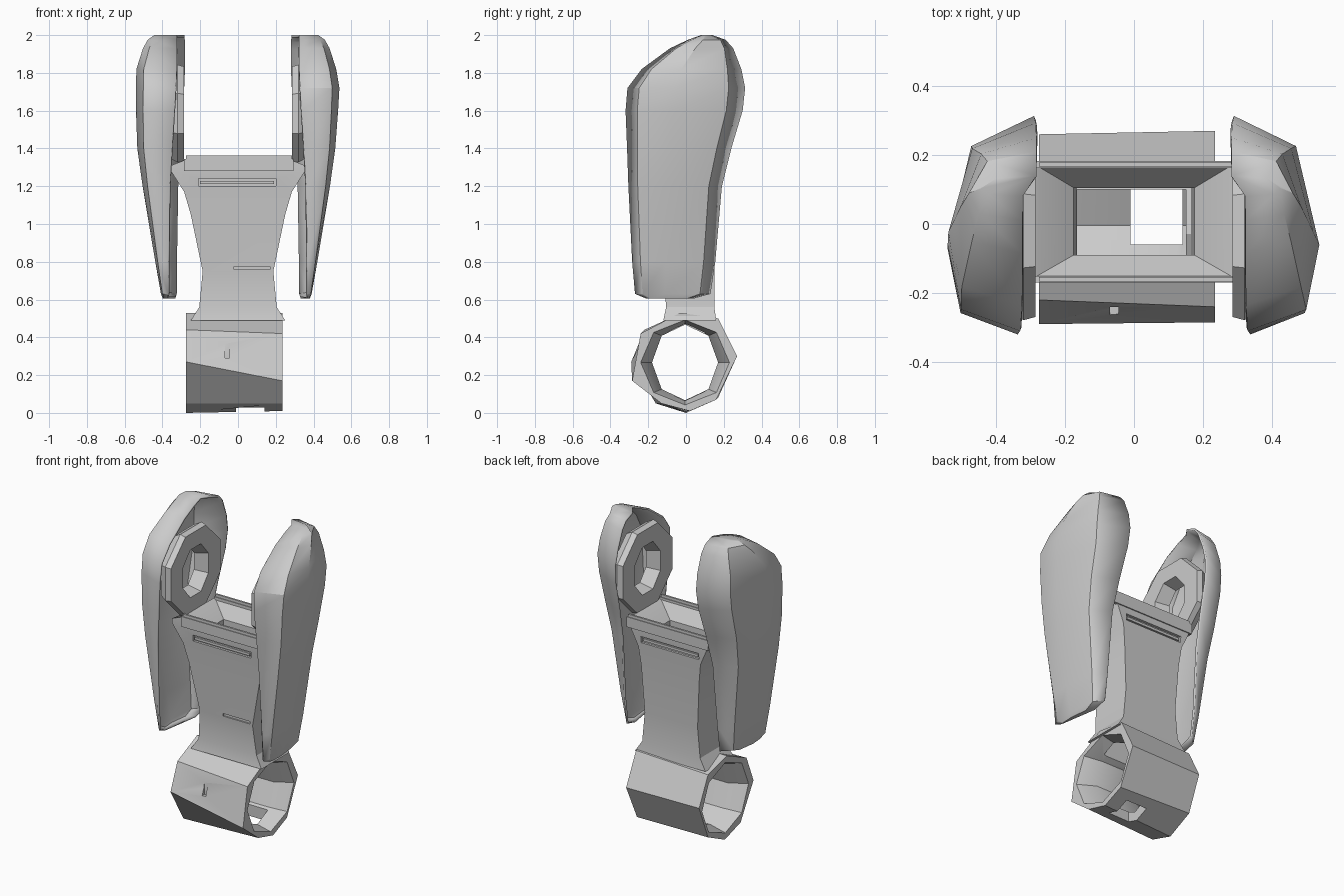
import bpy, bmesh, math

cube = bpy.data.objects.get("Cube")
if cube:
    bpy.data.objects.remove(cube, do_unlink=True)

grey = bpy.data.materials.new("plain_grey")
grey.use_nodes = True
grey.diffuse_color = (0.6, 0.6, 0.6, 1)
grey.node_tree.nodes["Principled BSDF"].inputs["Base Color"].default_value = (0.6, 0.6, 0.6, 1)


def activate(ob):
    bpy.ops.object.select_all(action='DESELECT')
    ob.select_set(True)
    bpy.context.view_layer.objects.active = ob


def finish(name, bm):
    mesh = bpy.data.meshes.new(name)
    bm.to_mesh(mesh)
    bm.free()
    ob = bpy.data.objects.new(name, mesh)
    bpy.context.collection.objects.link(ob)
    mesh.materials.append(grey)
    return ob


def tube(name, rings):
    """Closed hollow solid: rings run up the outside and back down the inside."""
    bm = bmesh.new()
    rows = [[bm.verts.new(p) for p in ring] for ring in rings]
    n = len(rows[0])
    for i, a in enumerate(rows):
        b = rows[(i + 1) % len(rows)]
        for j in range(n):
            k = (j + 1) % n
            bm.faces.new((a[j], a[k], b[k], b[j]))
    bmesh.ops.recalc_face_normals(bm, faces=bm.faces)
    return finish(name, bm)


def box(name, lo, hi):
    bm = bmesh.new()
    bmesh.ops.create_cube(bm, size=1)
    for v in bm.verts:
        v.co = [(a + b) / 2 + c * (b - a) for a, b, c in zip(lo, hi, v.co)]
    return finish(name, bm)


def cut(ob, lo, hi):
    cutter = box("cutter", lo, hi)
    cutter.hide_render = True
    mod = ob.modifiers.new("cut", 'BOOLEAN')
    mod.operation = 'DIFFERENCE'
    mod.object = cutter
    activate(ob)
    bpy.ops.object.modifier_apply(modifier=mod.name)
    bpy.data.objects.remove(cutter, do_unlink=True)


def smooth(ob, angle=25):
    activate(ob)
    bpy.ops.object.shade_smooth_by_angle(angle=math.radians(angle))


def ngon(x, cy, cz, ry, rz, turn=0, n=8):
    return [(x, cy + ry * math.cos(math.radians(turn) + math.tau * i / n),
             cz + rz * math.sin(math.radians(turn) + math.tau * i / n)) for i in range(n)]


def rect(z, front_hx, back_hx, y0, y1):
    return [(-front_hx, y0, z), (front_hx, y0, z), (back_hx, y1, z), (-back_hx, y1, z)]


# Side shells: hollow bulging guards (height, front, back, rim x, outer x)
sections = [(.605, -.21, .04, .352, .38), (.63, -.27, .13, .35, .39),
            (.8, -.285, .155, .35, .42), (1.2, -.305, .19, .342, .487),
            (1.4, -.312, .24, .33, .515), (1.6, -.32, .30, .317, .53),
            (1.72, -.31, .313, .31, .537), (1.82, -.235, .293, .305, .52),
            (1.93, -.085, .25, .303, .485), (1.975, .01, .21, .303, .46),
            (2.0, .08, .14, .303, .425)]
bulge = [(0, 0), (.1, .82), (.4, 1), (.86, .72), (1, 0)]


def side_shell(name, side, extra):
    bm = bmesh.new()
    rows = []
    for z, y0, y1, rim, out in sections:
        out = min(out + extra, .54)
        row = []
        for t, f in bulge:
            edge = rim + .02 - .04 * t
            row.append(bm.verts.new((side * (edge + (out - edge) * f), y0 + (y1 - y0) * t, z)))
        rows.append(row)
    for a, b in zip(rows, rows[1:]):
        for j in range(len(bulge) - 1):
            bm.faces.new((a[j], a[j + 1], b[j + 1], b[j]))
    bm.faces.new(rows[0][::-1])
    bm.faces.new(rows[-1])
    if side < 0:
        bmesh.ops.reverse_faces(bm, faces=bm.faces)
    shell = finish(name, bm)
    wall = shell.modifiers.new("wall", 'SOLIDIFY')
    wall.thickness = .012
    wall.offset = -1
    smooth(shell, 30)


side_shell("left_shell", 1, 0)
side_shell("right_shell", -1, .018)

# Joint hubs inside the shells
hub = tube("joint_hubs", [ngon(.37, -.02, 1.585, .25, .25, 22.5),
                          ngon(.32, -.02, 1.585, .28, .28, 22.5),
                          ngon(.286, -.02, 1.582, .27, .272, 22.5),
                          ngon(.286, -.02, 1.58, .14, .165, 22.5),
                          ngon(.37, -.02, 1.58, .11, .14, 22.5)])
hub.modifiers.new("mirror", 'MIRROR')
smooth(hub)

# Tapered yoke, narrower at the back, with a sloping deck around its well
yoke = tube("yoke_body", [rect(*s) for s in (
    (.49, .25, .25, -.12, .16), (.56, .205, .205, -.105, .15), (.75, .187, .187, -.12, .15),
    (1.05, .25, .205, -.14, .16), (1.17, .285, .22, -.15, .168), (1.28, .355, .27, -.16, .175),
    (1.31, .355, .29, -.16, .175), (1.335, .29, .285, -.16, .175),
    (1.33, .28, .275, -.15, .165), (1.25, .175, .175, -.09, .105),
    (.49, .165, .165, -.09, .105))])
cut(yoke, (-.21, -.25, 1.2), (.2, -.138, 1.24))
cut(yoke, (-.21, .156, 1.2), (.2, .25, 1.24))
cut(yoke, (-.02, -.25, .758), (.17, -.112, .775))
smooth(yoke)

# Rails along the top of the yoke, and bars in its slots
for side, y in (("front", -.16), ("back", .172)):
    s = -1 if y < 0 else 1
    box(side + "_rail", (-.285, y - .01, 1.28), (.295, y + .01, 1.345))
    box(side + "_rail_cap", (-.275, y - .006, 1.345), (.285, y + .006, 1.362))
    box(side + "_slot_bar", (-.2, y - s * .012 - .006, 1.212), (.19, y - s * .012 + .006, 1.228))

# Bearing ring at the foot: uneven outer facets around a faceted bore
right_end = [(.26, .30), (.17, .48), (-.02, .53), (-.22, .44),
             (-.29, .27), (-.16, .05), (0, 0), (.17, .08)]
left_end = [(.27, .30), (.17, .50), (-.03, .53), (-.24, .42),
            (-.285, .17), (-.13, .05), (.02, .01), (.16, .07)]
ring = tube("bearing_ring", [[(-.275, y, z) for y, z in right_end],
                             [(.235, y, z) for y, z in left_end],
                             ngon(.235, -.005, .267, .235, .225),
                             ngon(.13, -.005, .267, .175, .2),
                             ngon(-.17, -.005, .267, .175, .2),
                             ngon(-.275, -.005, .267, .235, .225)])
cut(ring, (-.165, -.09, .35), (.15, .1, .7))
cut(ring, (-.01, -.06, -.1), (.14, .1, .2))
cut(ring, (-.07, -.4, .29), (-.045, -.24, .4))
smooth(ring, 32)
